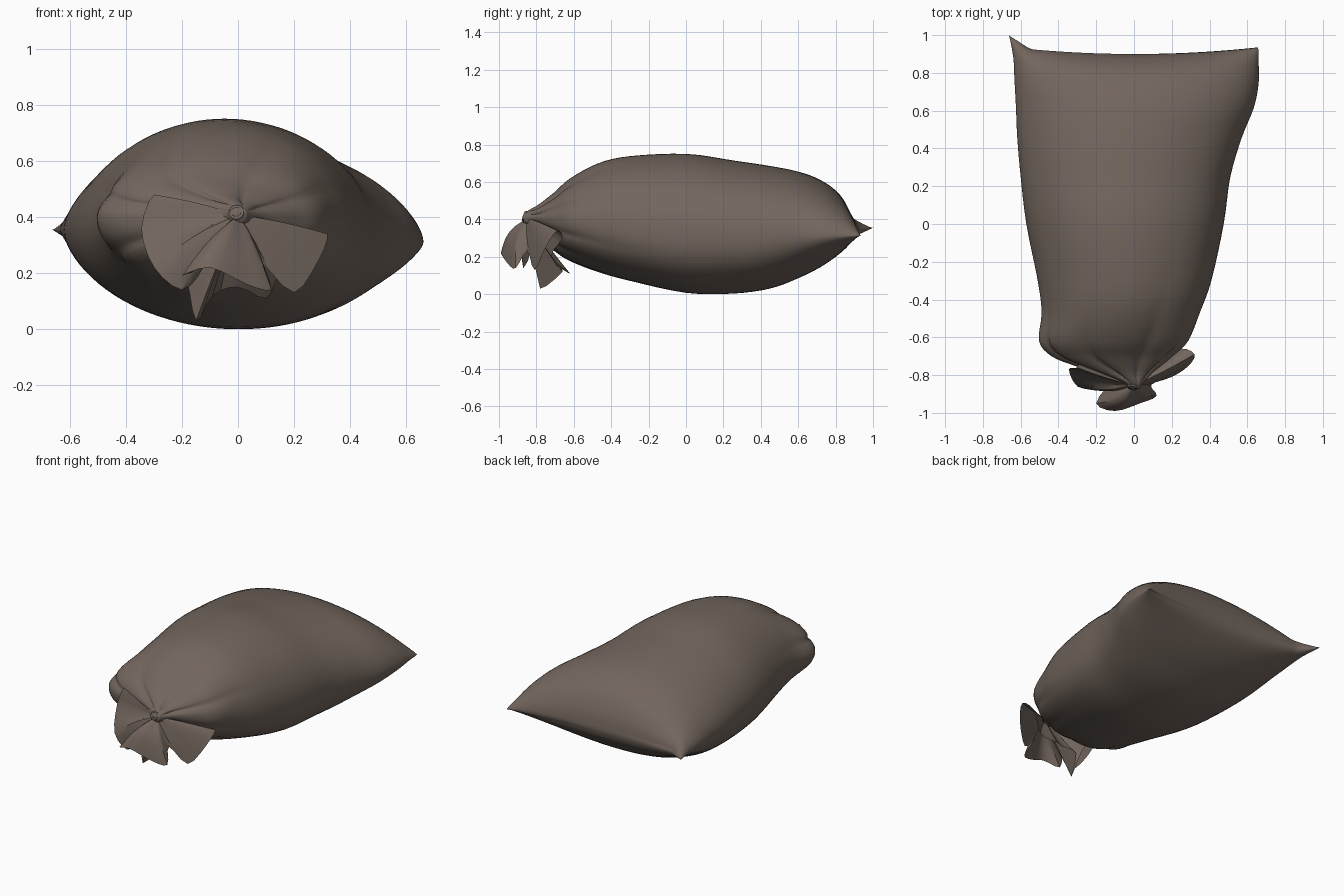
import bpy, bmesh, math
from mathutils import Vector

if "Cube" in bpy.data.objects:
    bpy.data.objects.remove(bpy.data.objects["Cube"])

cloth = bpy.data.materials.new("brown sackcloth")
cloth.diffuse_color = (0.17, 0.133, 0.11, 1)
cloth.use_nodes = True
cloth.node_tree.nodes["Principled BSDF"].inputs["Base Color"].default_value = cloth.diffuse_color


def spline(p, i, t, closed=False):
    """Catmull-Rom point between control rows i and i+1."""
    n = len(p)
    at = (lambda k: p[k % n]) if closed else (lambda k: p[min(max(k, 0), n - 1)])
    return [0.5 * (2 * b + (c - a) * t + (2 * a - 5 * b + 4 * c - d) * t * t
                   + (3 * b - a - 3 * c + d) * t ** 3)
            for a, b, c, d in zip(at(i - 1), at(i), at(i + 1), at(i + 2))]


def smoothstep(a, b, v):
    v = min(max((v - a) / (b - a), 0), 1)
    return v * v * (3 - 2 * v)


def loft(name, rings, angle=50):
    bm = bmesh.new()
    vs = [[bm.verts.new(p) for p in r] for r in rings]
    n = len(vs[0])
    for a, b in zip(vs, vs[1:]):
        for k in range(n):
            bm.faces.new((a[k], a[(k + 1) % n], b[(k + 1) % n], b[k]))
    # close the gathered end; a flat last ring welds into a seam
    bm.faces.new(vs[0])
    bmesh.ops.remove_doubles(bm, verts=bm.verts, dist=0.0005)
    bmesh.ops.recalc_face_normals(bm, faces=bm.faces)
    me = bpy.data.meshes.new(name)
    bm.to_mesh(me)
    bm.free()
    me.materials.append(cloth)
    ob = bpy.data.objects.new(name, me)
    bpy.context.collection.objects.link(ob)
    bpy.ops.object.select_all(action='DESELECT')
    ob.select_set(True)
    bpy.context.view_layer.objects.active = ob
    bpy.ops.object.shade_smooth_by_angle(angle=math.radians(angle))
    return ob


# Sack body: stations of y, left x, right x, bottom z, top z
stations = [
    (-.87, -.03, .03, .38, .43), (-.84, -.06, .05, .36, .45),
    (-.79, -.20, .10, .32, .48), (-.75, -.32, .15, .27, .51),
    (-.70, -.44, .21, .22, .55), (-.62, -.505, .29, .17, .62),
    (-.47, -.49, .35, .115, .70), (-.30, -.51, .41, .07, .738),
    (0, -.57, .475, .007, .75), (.25, -.60, .51, .003, .715),
    (.45, -.618, .57, .03, .685), (.60, -.625, .635, .085, .655),
    (.72, -.632, .66, .145, .61), (.82, -.637, .66, .215, .535),
    (.88, -.64, .66, .275, .43), (.90, -.645, .655, .33, .335)]
# Gathered creases around the neck: angle in degrees, depth
creases = [(112, .3), (62, .35), (22, .3), (158, .2), (212, .2),
           (240, .25), (275, .25), (310, .25), (342, .25)]


def body_ring(row, n=96):
    y, xl, xr, zb, zt = row
    seam = y > .8999
    back = smoothstep(.3, .9, y)
    neck = 1 - smoothstep(-.85, 0, y)
    mid = smoothstep(-.6, 0, y) * (1 - smoothstep(.3, .8, y))
    fold = math.exp(-(max(0, y + .80) / .14)) * smoothstep(-.87, -.80, y)
    ring = []
    for k in range(n):
        a = 2 * math.pi * k / n
        u, s = math.cos(a), math.sin(a)
        zm = .333 - .022 * u
        zm += (.41 - zm) * neck
        h = max((zt - zm) if s > 0 else (zm - zb), .004)
        if seam:
            h = 0
        # pointed towards the rear corners, underside sags to the right
        q = (1.02 - .07 * u) + (.16 + .05 * u) * back
        x = (xl + xr) / 2 + (xr - xl) / 2 * u
        if s < 0:
            q -= .08
            x += .05 * mid * s * s
        z = zm + h * math.copysign(abs(s) ** q, s)
        # pull the creases towards the neck
        dent = 0
        for deg, depth in creases:
            d = (math.degrees(a) - deg + 180) % 360 - 180
            dent += depth * math.exp(-abs(d) / 8)
        f = 1 - dent * fold
        x, z = x * f, .41 + (z - .41) * f
        # curved rear seam with a longer left corner
        spike = max(0, (-u - .85) / .15)
        dy = .035 * u * u * back + .064 * spike * smoothstep(.75, .9, y)
        x -= .018 * spike * smoothstep(.8, .9, y)
        ring.append((x, y + dy, z))
    return ring


rows = [spline(stations, i, t / 4) for i in range(len(stations) - 1) for t in range(4)]
rows.append(stations[-1])
loft("sack_body", [body_ring(r) for r in rows], angle=180)

# Loose ruffle: rim of the open mouth hanging from the tie
rim = [(-.30, -.76, .48), (-.345, -.77, .36), (-.30, -.86, .22), (-.20, -.87, .14),
       (-.13, -.84, .21), (-.20, -.95, .19), (-.10, -.99, .22), (.03, -.95, .16),
       (.12, -.91, .14), (.09, -.85, .23), (.20, -.81, .13), (.29, -.75, .25),
       (.32, -.69, .34), (.25, -.66, .30), (.15, -.72, .20), (.10, -.62, .11),
       (.0, -.69, .15), (-.09, -.66, .12), (-.15, -.78, .03), (-.19, -.73, .2),
       (-.28, -.72, .37)]
centre = Vector((0, -.855, .41))
edge = [Vector(spline(rim, i, t / 3, True)) for i in range(len(rim)) for t in range(3)]
ruffle = []
for j in range(9):
    t = j / 8
    ring = []
    for p in edge:
        inner = centre + (p - centre).normalized() * .02
        # cloth arches out of the tie before it droops
        b = math.sin(math.pi * t) * (1 if p.y < -.84 else .3)
        ring.append(inner.lerp(p, t) + Vector((0, -.02 * b, .02 * b)))
    ruffle.append(ring)
loft("mouth_ruffle", ruffle, angle=35)

# Tie cord wound twice around the neck
for w, (yy, tilt) in enumerate(((-.842, .25), (-.862, -.35))):
    bpy.ops.mesh.primitive_torus_add(major_segments=16, minor_segments=6,
                                     major_radius=.022, minor_radius=.009,
                                     location=(-.005, yy, .415),
                                     rotation=(math.pi / 2 + tilt, tilt, 0))
    cord = bpy.context.object
    cord.name = "tie_cord_%d" % (w + 1)
    cord.data.materials.append(cloth)
    bpy.ops.object.shade_smooth_by_angle()
